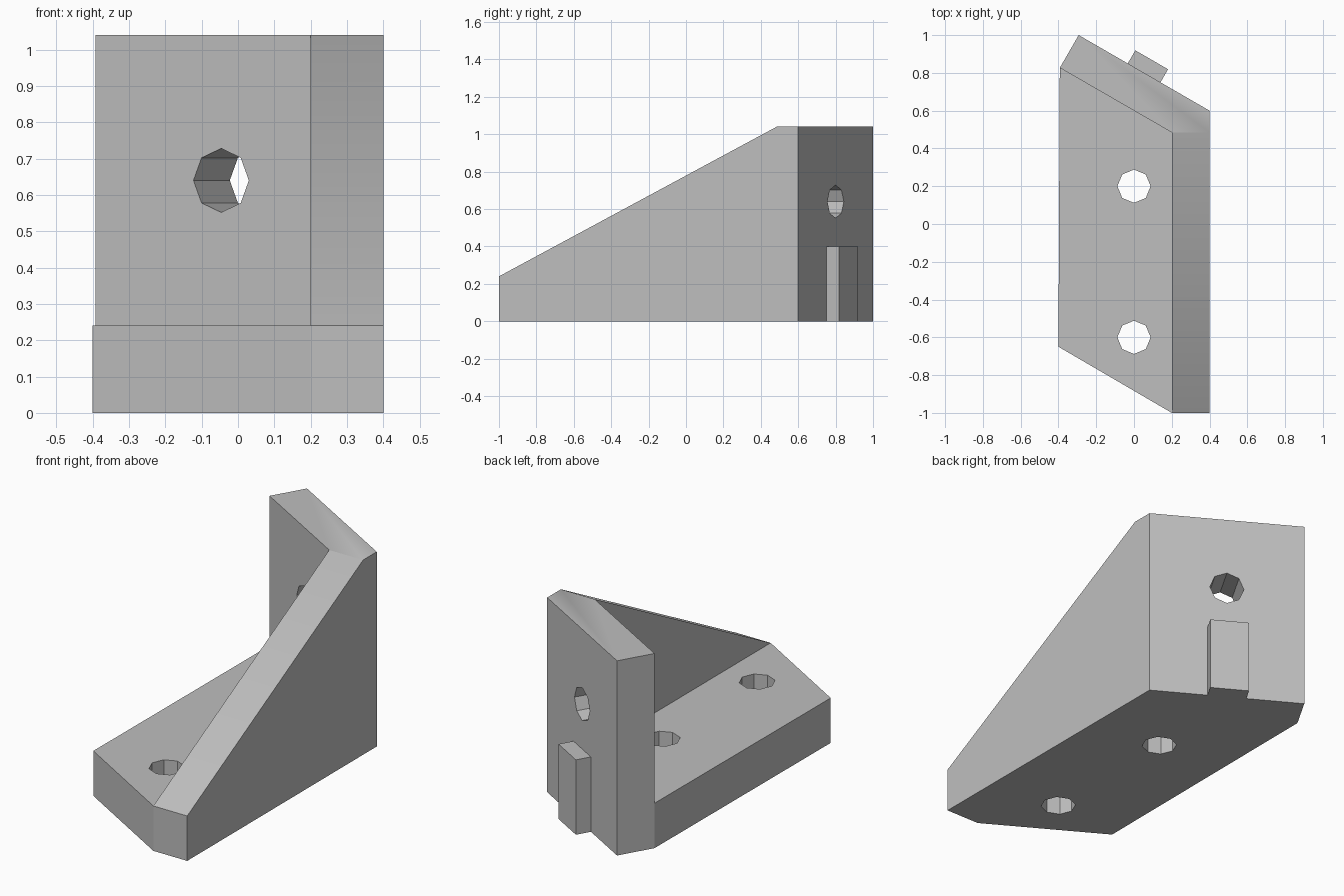
import bpy, bmesh, math
from mathutils import Vector, Matrix

if "Cube" in bpy.data.objects:
    bpy.data.objects.remove(bpy.data.objects["Cube"], do_unlink=True)

HEIGHT, BASE_H, THICK = 1.04, 0.24, 0.2
tilt = math.radians(30)
along = Vector((-math.cos(tilt), math.sin(tilt), 0))   # along the angled wall
normal = Vector((math.sin(tilt), math.cos(tilt), 0))   # out of its back

grey = bpy.data.materials.new("plain grey")
grey.use_nodes = True
colour = (0.52, 0.52, 0.52, 1)
grey.diffuse_color = colour
grey.node_tree.nodes["Principled BSDF"].inputs["Base Color"].default_value = colour


def finish(name, bm):
    bmesh.ops.recalc_face_normals(bm, faces=bm.faces)
    mesh = bpy.data.meshes.new(name)
    bm.to_mesh(mesh)
    bm.free()
    mesh.materials.append(grey)
    obj = bpy.data.objects.new(name, mesh)
    bpy.context.collection.objects.link(obj)
    return obj


def prism(name, points, extrusion):
    bm = bmesh.new()
    face = bm.faces.new([bm.verts.new(p) for p in points])
    result = bmesh.ops.extrude_face_region(bm, geom=[face], use_keep_orig=True)
    verts = [v for v in result["geom"] if isinstance(v, bmesh.types.BMVert)]
    bmesh.ops.translate(bm, verts=verts, vec=extrusion)
    return finish(name, bm)


def hole(name, centre, axis):
    # octagonal cutter with a corner pointing up or back
    bm = bmesh.new()
    turn = Matrix.Identity(4)
    if axis.z < 0.5:
        side = Vector((0, 0, 1)).cross(axis)
        turn = Matrix((side, Vector((0, 0, 1)), -axis)).transposed().to_4x4()
        turn = turn if turn.determinant() > 0 else turn @ Matrix.Scale(-1, 4, (1, 0, 0))
    bmesh.ops.create_cone(bm, cap_ends=True, segments=8, radius1=0.088,
                          radius2=0.088, depth=0.6,
                          matrix=Matrix.Translation(centre) @ turn)
    return finish(name, bm)


def combine(target, tool, operation):
    mod = target.modifiers.new(tool.name, 'BOOLEAN')
    mod.operation, mod.object, mod.solver = operation, tool, 'EXACT'
    bpy.ops.object.select_all(action='DESELECT')
    bpy.context.view_layer.objects.active = target
    target.select_set(True)
    bpy.ops.object.modifier_apply(modifier=mod.name)
    bpy.data.objects.remove(tool, do_unlink=True)


# Full-height block over the footprint
corner = Vector((0.4, 0.6, 0))
back_end = corner + along * 0.8
wall_end = back_end - normal * THICK
bracket = prism("angled_bracket",
                [(-0.4, -0.65, 0), (0.2, -1, 0), (0.4, -1, 0),
                 corner, back_end, wall_end], (0, 0, HEIGHT))

# Space above the base plate, between side rib and angled wall
inner = Vector((0.2, wall_end.y - (0.2 - wall_end.x) * math.tan(tilt), BASE_H))
pocket = prism("pocket_cutter",
               [inner, (0.2, -1.3, BASE_H), (-0.8, -1.3, BASE_H), inner + along],
               (0, 0, 1))
combine(bracket, pocket, 'DIFFERENCE')

# Sloping top of the side rib
rise = (HEIGHT - BASE_H) / (inner.y + 1)
slope = prism("slope_cutter",
              [(0.1, -1.2, BASE_H - 0.2 * rise),
               (0.1, inner.y + 0.1, HEIGHT + 0.1 * rise),
               (0.1, -1.2, HEIGHT + 0.1 * rise)], (0.5, 0, 0))
combine(bracket, slope, 'DIFFERENCE')

# Locating tab on the back of the wall
tab_start = corner + along * 0.3 - normal * 0.05
tab_end = tab_start + along * 0.2
tab = prism("back_tab", [tab_start, tab_end, tab_end + normal * 0.13,
                         tab_start + normal * 0.13], (0, 0, 0.4))
combine(bracket, tab, 'UNION')

# Screw holes: two through the base, one through the wall
up = Vector((0, 0, 1))
for i, y in enumerate((0.2, -0.6)):
    combine(bracket, hole("base_hole_%d" % i, Vector((0, y, 0.1)), up), 'DIFFERENCE')
wall_mid = corner + along * 0.4 - normal * THICK / 2 + up * 0.64
combine(bracket, hole("wall_hole", wall_mid, normal), 'DIFFERENCE')

bpy.ops.object.shade_smooth_by_angle(angle=math.radians(29))
